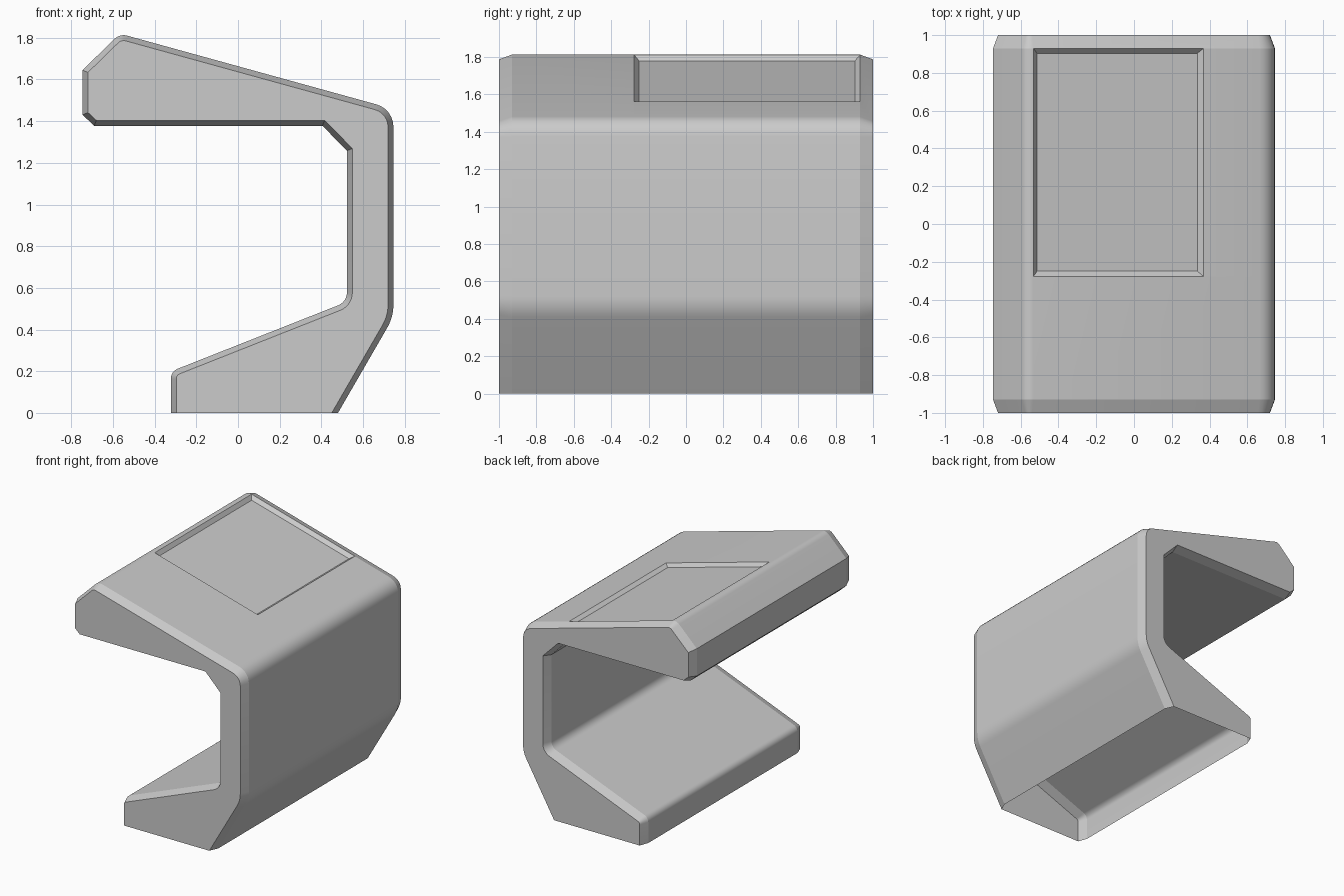
import bpy, bmesh, math
from mathutils import Vector

if "Cube" in bpy.data.objects:
    bpy.data.objects.remove(bpy.data.objects["Cube"])

BEVEL, BEVEL_DEPTH = 0.026, 0.07

# Side profile corners: x, z, fillet length (0 keeps the corner sharp)
CORNERS = [
    (0.48, 0, 0), (0.746, 0.46, 0.06), (0.746, 1.458, 0.085),
    (-0.567, 1.82, 0.036), (-0.746, 1.645, 0), (-0.746, 1.43, 0),
    (-0.69, 1.378, 0), (0.405, 1.378, 0), (0.523, 1.258, 0),
    (0.523, 0.533, 0.045), (-0.322, 0.199, 0.035), (-0.322, 0, 0),
]


def fillet(a, b, c, length, steps=6):
    """Round corner b with a circular arc tangent to both sides."""
    u, v = (a - b).normalized(), (c - b).normalized()
    half = u.angle(v) / 2
    centre = b + (u + v).normalized() * length / math.cos(half)
    start, end = b + u * length - centre, b + v * length - centre
    sweep = start.angle(end)
    return [centre + (start * math.sin((1 - i / steps) * sweep)
                      + end * math.sin(i / steps * sweep)) / math.sin(sweep)
            for i in range(steps + 1)]


def rounded_profile():
    pts = [Vector((x, z)) for x, z, _ in CORNERS]
    path = []
    for i, (_, _, length) in enumerate(CORNERS):
        if length:
            path += fillet(pts[i - 1], pts[i], pts[i + 1], length)
        else:
            path.append(pts[i])
    return path


def inward(a, b):
    d = (b - a).normalized()
    return Vector((-d.y, d.x))


def shrink(path, amount):
    """Offset the open path inward, keeping both ends on the ground."""
    result = []
    for i, p in enumerate(path):
        if i == 0:
            n = inward(p, path[1])
            move = Vector((1 / n.x, 0))
        elif i == len(path) - 1:
            n = inward(path[i - 1], p)
            move = Vector((1 / n.x, 0))
        else:
            n1, n2 = inward(path[i - 1], p), inward(p, path[i + 1])
            move = (n1 + n2) / (1 + n1.dot(n2))
        result.append(p + move * amount)
    return result


# Grey material
grey = bpy.data.materials.new("plain grey")
grey.use_nodes = True
colour = (0.6, 0.6, 0.6, 1)
grey.diffuse_color = colour
grey.node_tree.nodes["Principled BSDF"].inputs["Base Color"].default_value = colour

# Shell: bevelled ends, open underneath
outer = rounded_profile()
inner = shrink(outer, BEVEL)
bm = bmesh.new()
rings = [[bm.verts.new((p.x, y, p.y)) for p in path] for path, y in (
    (inner, -1), (outer, -1 + BEVEL_DEPTH), (outer, 1 - BEVEL_DEPTH), (inner, 1))]
for r1, r2 in zip(rings, rings[1:]):
    for i in range(len(outer) - 1):
        bm.faces.new((r1[i], r1[i + 1], r2[i + 1], r2[i]))
bm.faces.new(rings[0])
bm.faces.new(rings[-1][::-1])
bmesh.ops.recalc_face_normals(bm, faces=bm.faces)


# Recessed panel in the sloping top
def top_faces():
    slope = Vector((0.266, 0, 0.964))
    return [f for f in bm.faces if f.normal.dot(slope) > 0.999 and f.calc_area() > 0.3]


for point, normal in (((0, -0.277, 0), (0, 1, 0)), ((0.368, 0, 0), (1, 0, 0))):
    faces = [f for f in top_faces() if f.calc_center_median().y > -0.277]
    geom = set(faces)
    for f in faces:
        geom.update(f.edges, f.verts)
    bmesh.ops.bisect_plane(bm, geom=list(geom), plane_co=point, plane_no=normal)
bm.normal_update()
panel = [f for f in top_faces()
         if f.calc_center_median().y > -0.277 and f.calc_center_median().x < 0.36]
bmesh.ops.inset_region(bm, faces=panel, thickness=0.027, depth=-0.026,
                       use_even_offset=True, use_boundary=True)

mesh = bpy.data.meshes.new("bracket_shell")
bm.to_mesh(mesh)
bm.free()
mesh.materials.append(grey)
shell = bpy.data.objects.new("bracket_shell", mesh)
bpy.context.collection.objects.link(shell)

# Smooth fillets, crisp bevels
for o in bpy.context.selected_objects:
    o.select_set(False)
shell.select_set(True)
bpy.context.view_layer.objects.active = shell
bpy.ops.object.shade_smooth_by_angle(angle=math.radians(18))
